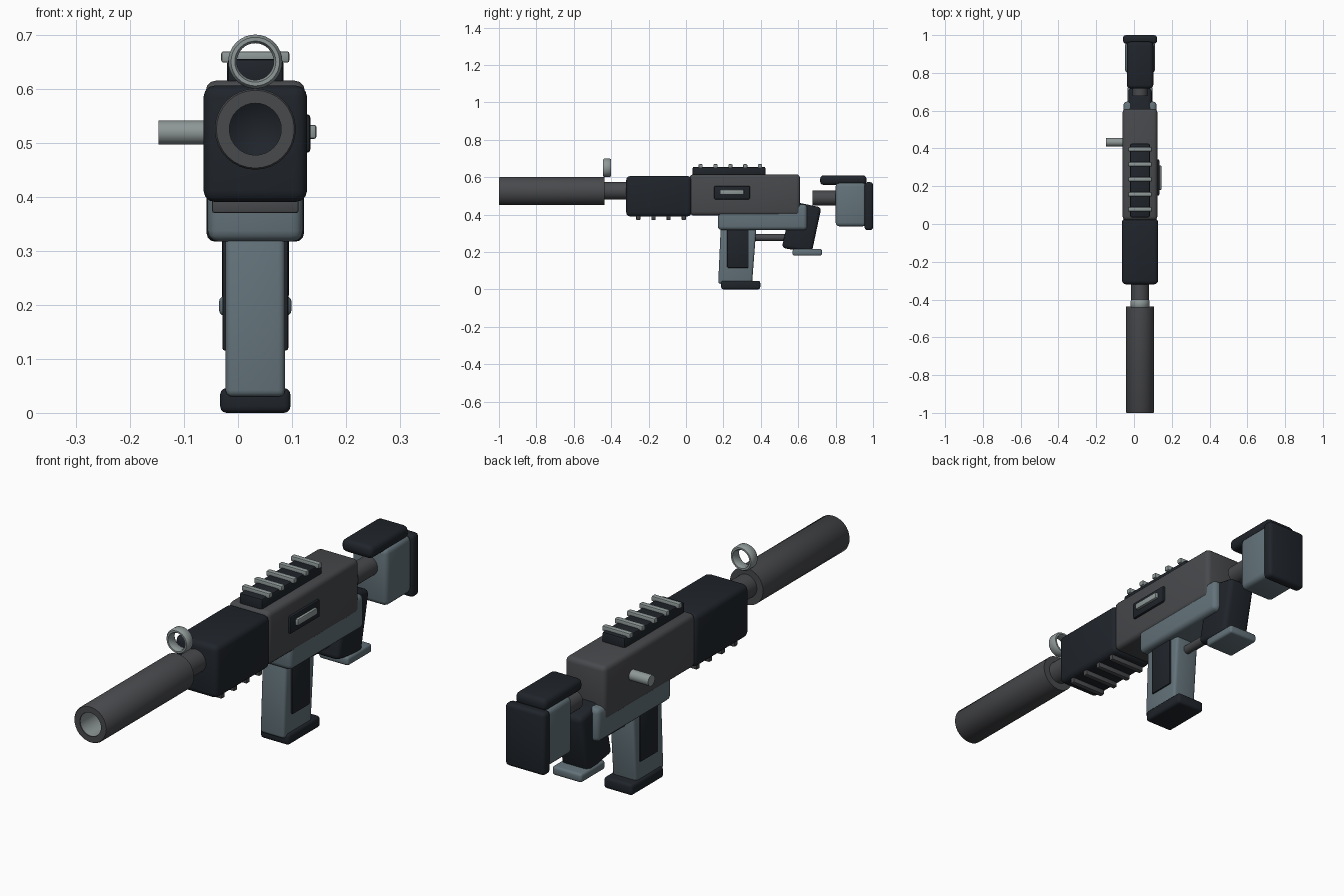
import bpy, bmesh, math
from mathutils import Matrix, Vector

if "Cube" in bpy.data.objects:
    bpy.data.objects.remove(bpy.data.objects["Cube"])

CX = 0.032  # centre plane of the body


def material(name, rgb):
    m = bpy.data.materials.new(name)
    m.diffuse_color = (*rgb, 1)
    m.use_nodes = True
    m.node_tree.nodes["Principled BSDF"].inputs["Base Color"].default_value = m.diffuse_color
    return m


DARK = material("dark", (0.014, 0.018, 0.024))
GREY = material("grey", (0.065, 0.067, 0.073))
BLUE = material("blue_grey", (0.125, 0.17, 0.195))
SILVER = material("silver", (0.27, 0.31, 0.31))


def finish(name, bm, mat, angle=40):
    bmesh.ops.recalc_face_normals(bm, faces=bm.faces)
    me = bpy.data.meshes.new(name)
    bm.to_mesh(me)
    bm.free()
    me.materials.append(mat)
    ob = bpy.data.objects.new(name, me)
    bpy.context.collection.objects.link(ob)
    bpy.ops.object.select_all(action='DESELECT')
    ob.select_set(True)
    bpy.context.view_layer.objects.active = ob
    bpy.ops.object.shade_smooth_by_angle(angle=math.radians(angle))
    return ob


def prism(name, pts, x0, x1, mat, bevel=0.015, segs=3):
    """Extrude a (y, z) side profile from x0 to x1 with rounded edges."""
    bm = bmesh.new()
    face = bm.faces.new([bm.verts.new((x0, y, z)) for y, z in pts])
    ext = bmesh.ops.extrude_face_region(bm, geom=[face])
    moved = [v for v in ext["geom"] if isinstance(v, bmesh.types.BMVert)]
    bmesh.ops.translate(bm, verts=moved, vec=(x1 - x0, 0, 0))
    if bevel:
        bmesh.ops.bevel(bm, geom=bm.edges[:], offset=bevel, segments=segs,
                        profile=0.5, affect='EDGES', clamp_overlap=True)
    return finish(name, bm, mat)


def box(name, x, y, z, mat, bevel=0.015, segs=3):
    pts = [(y[0], z[0]), (y[1], z[0]), (y[1], z[1]), (y[0], z[1])]
    return prism(name, pts, x[0], x[1], mat, bevel, segs)


def lathe(name, profile, centre, mat, closed=False, axis='Y', steps=32):
    """Revolve (radius, along) points round an axis through centre."""
    bm = bmesh.new()
    vs = [bm.verts.new((r, a, 0)) for r, a in profile]
    es = [bm.edges.new(p) for p in zip(vs, vs[1:])]
    if closed:
        es.append(bm.edges.new((vs[-1], vs[0])))
    bmesh.ops.spin(bm, geom=vs + es, cent=(0, 0, 0), axis=(0, 1, 0),
                   angle=math.tau, steps=steps, use_merge=False)
    bmesh.ops.remove_doubles(bm, verts=bm.verts, dist=1e-5)
    if axis == 'X':
        bm.transform(Matrix.Rotation(-math.pi / 2, 4, 'Z'))
    bm.transform(Matrix.Translation(Vector(centre)))
    return finish(name, bm, mat)


def rod(name, r, a0, a1, centre, mat, axis='Y'):
    return lathe(name, [(0, a0), (r, a0), (r, a1), (0, a1)], centre, mat, axis=axis)


def span(half):
    return (CX - half, CX + half)


# Long front tube with an open bore and pale liner
lathe("front_tube", [(0.048, -0.80), (0.048, -1.0), (0.072, -1.0), (0.075, -0.996),
                     (0.075, -0.437), (0, -0.437)], (CX, 0, 0.525), GREY)
lathe("bore_liner", [(0.0475, -0.995), (0.0475, -0.80)], (CX, 0, 0.525), SILVER)
lathe("bore_end", [(0.048, -0.80), (0, -0.77)], (CX, 0, 0.525), DARK)
rod("barrel", 0.047, -0.45, -0.30, (CX, 0, 0.527), GREY)

# Ring sight
lathe("sight_ring", [(0.034, -0.014), (0.038, -0.021), (0.045, -0.021), (0.05, -0.014),
                     (0.05, 0.014), (0.045, 0.021), (0.038, 0.021), (0.034, 0.014)],
      (CX, -0.422, 0.65), SILVER, closed=True)

# Handguard with ribs below
box("handguard", span(0.096), (-0.32, 0.03), (0.39, 0.606), DARK, 0.022)
for i in range(4):
    y = -0.255 + i * 0.081
    box(f"lower_rib_{i}", span(0.08), (y - 0.011, y + 0.011), (0.37, 0.40), GREY, 0.004, 2)

# Main body and top rail
box("receiver", span(0.092), (0.02, 0.61), (0.395, 0.615), GREY, 0.02)
box("top_rail", span(0.052), (0.035, 0.425), (0.60, 0.655), DARK, 0.008, 2)
for i in range(5):
    y = 0.078 + i * 0.0795
    box(f"rail_slat_{i}", span(0.063), (y - 0.011, y + 0.011), (0.648, 0.669), SILVER, 0.004, 2)

# Side plate on the right, handle on the left
box("side_plate", (0.11, 0.134), (0.15, 0.342), (0.481, 0.553), DARK, 0.007, 2)
box("side_insert", (0.125, 0.145), (0.181, 0.309), (0.507, 0.533), SILVER, 0.004, 2)
rod("side_handle", 0.022, -0.147, -0.05, (0, 0.433, 0.519), SILVER, axis='X')

# Lower body
box("lower_body", span(0.088), (0.17, 0.648), (0.317, 0.455), BLUE, 0.02)

# Magazine, side panels and base
prism("magazine", [(0.172, 0.03), (0.353, 0.03), (0.377, 0.34), (0.186, 0.34)],
      CX - 0.055, CX + 0.055, BLUE, 0.012)
for side, s in (("left", -1), ("right", 1)):
    a, b = sorted((CX + s * 0.045, CX + s * 0.061))
    box(f"magazine_panel_{side}", (a, b), (0.22, 0.335), (0.115, 0.325), DARK, 0.005, 2)
box("magazine_base", span(0.065), (0.188, 0.397), (0, 0.046), DARK, 0.012)

# Rear grip, foot plate and linking rod
prism("rear_grip", [(0.512, 0.222), (0.672, 0.195), (0.724, 0.438), (0.568, 0.47)],
      CX - 0.062, CX + 0.062, DARK, 0.02)
box("grip_foot", span(0.067), (0.57, 0.727), (0.18, 0.216), BLUE, 0.01)
rod("link_rod", 0.018, 0.34, 0.56, (CX, 0, 0.277), GREY)

# Stock
rod("stock_tube", 0.04, 0.677, 0.82, (CX, 0, 0.488), GREY)
box("stock_body", span(0.08), (0.80, 0.965), (0.337, 0.57), BLUE, 0.02)
box("cheek_rest", span(0.07), (0.717, 0.965), (0.558, 0.61), DARK, 0.02)
box("butt_plate", span(0.09), (0.955, 1.0), (0.317, 0.573), DARK, 0.015)
